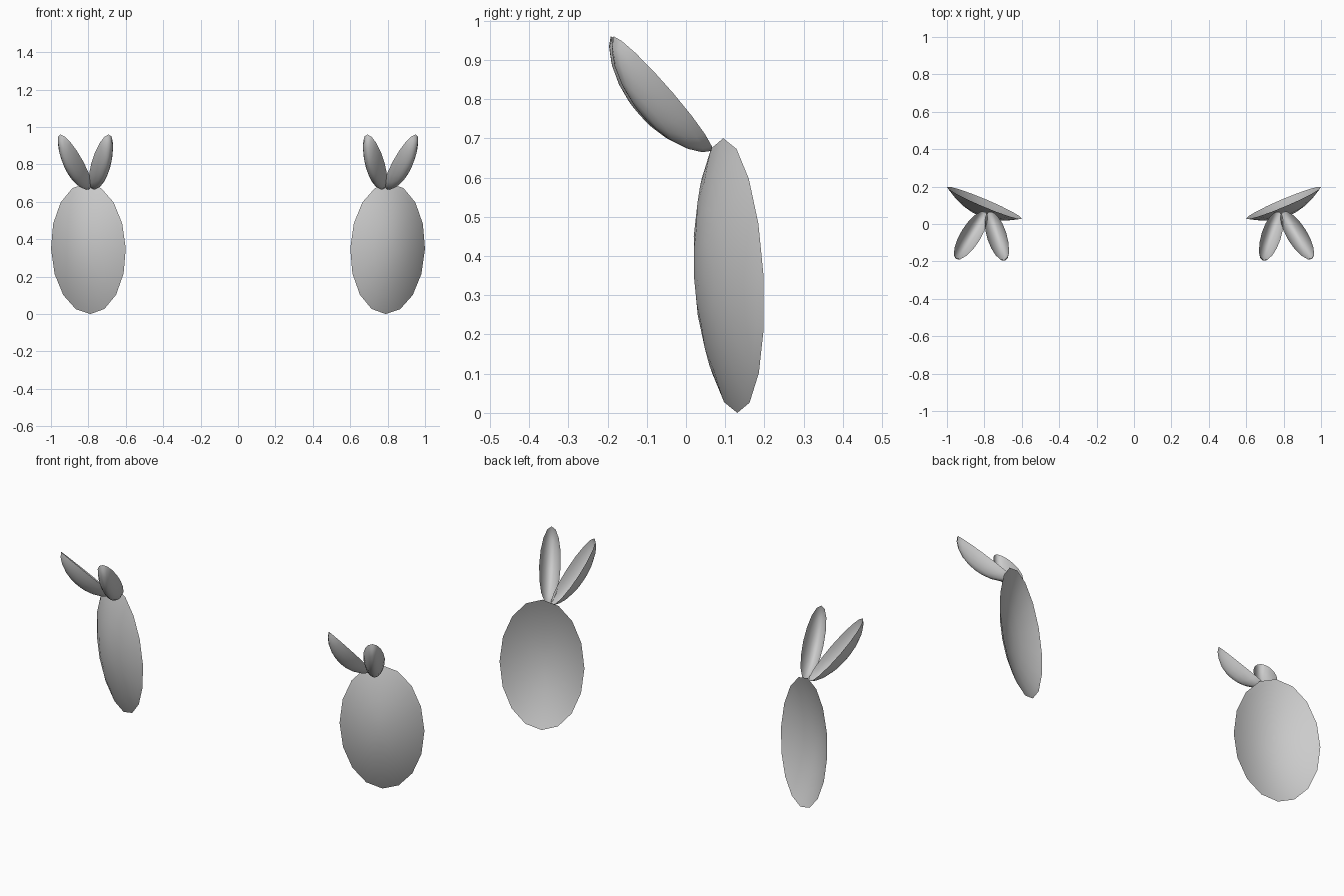
import bpy, bmesh, math
from mathutils import Vector

if "Cube" in bpy.data.objects:
    bpy.data.objects.remove(bpy.data.objects["Cube"])


def oval_bowl(name, base, tip, opening, half_width, depth, power, sides=16):
    """Open oval shell: rim runs from base to tip, hollow side faces 'opening'."""
    base, tip = Vector(base), Vector(tip)
    centre = (base + tip) / 2
    long = (tip - base) / 2
    axis = long.normalized()
    up = Vector(opening)
    up = (up - axis * up.dot(axis)).normalized()
    side = axis.cross(up) * half_width

    bm = bmesh.new()
    rings = []
    for r in (1.0, 0.92, 0.75, 0.5, 0.25):
        drop = up * depth * (1 - r * r) ** power
        rings.append([bm.verts.new(centre - drop
                                   + long * r * math.cos(i * math.tau / sides)
                                   + side * r * math.sin(i * math.tau / sides))
                      for i in range(sides)])
    pole = bm.verts.new(centre - up * depth)
    for i in range(sides):
        j = (i + 1) % sides
        for a, b in zip(rings, rings[1:]):
            bm.faces.new((a[i], b[i], b[j], a[j]))
        bm.faces.new((rings[-1][i], pole, rings[-1][j]))
    # outward normals on the bulging side
    bm.normal_update()
    if sum((f.normal.dot(up) for f in bm.faces)) > 0:
        bmesh.ops.reverse_faces(bm, faces=bm.faces[:])
    mesh = bpy.data.meshes.new(name)
    bm.to_mesh(mesh)
    bm.free()
    for p in mesh.polygons:
        p.use_smooth = True
    obj = bpy.data.objects.new(name, mesh)
    bpy.context.collection.objects.link(obj)
    # left-hand copy
    mirror = obj.modifiers.new("mirror", 'MIRROR')
    mirror.use_axis = (True, False, False)
    mirror.use_mirror_merge = False
    return obj


# large shallow oval dishes
oval_bowl("oval_dish", (0.79, 0.131, 0.0), (0.81, 0.095, 0.70),
          (-0.39, 0.92, 0.05), 0.217, 0.073, 1.0)

# two narrow scoops leaning forward from the top of each dish
oval_bowl("outer_scoop", (0.795, 0.065, 0.668), (0.95, -0.185, 0.96),
          (-0.43, 0.70, 0.60), 0.054, 0.08, 0.7)
oval_bowl("inner_scoop", (0.775, 0.065, 0.668), (0.692, -0.192, 0.96),
          (0.30, 0.70, 0.60), 0.053, 0.08, 0.7)
